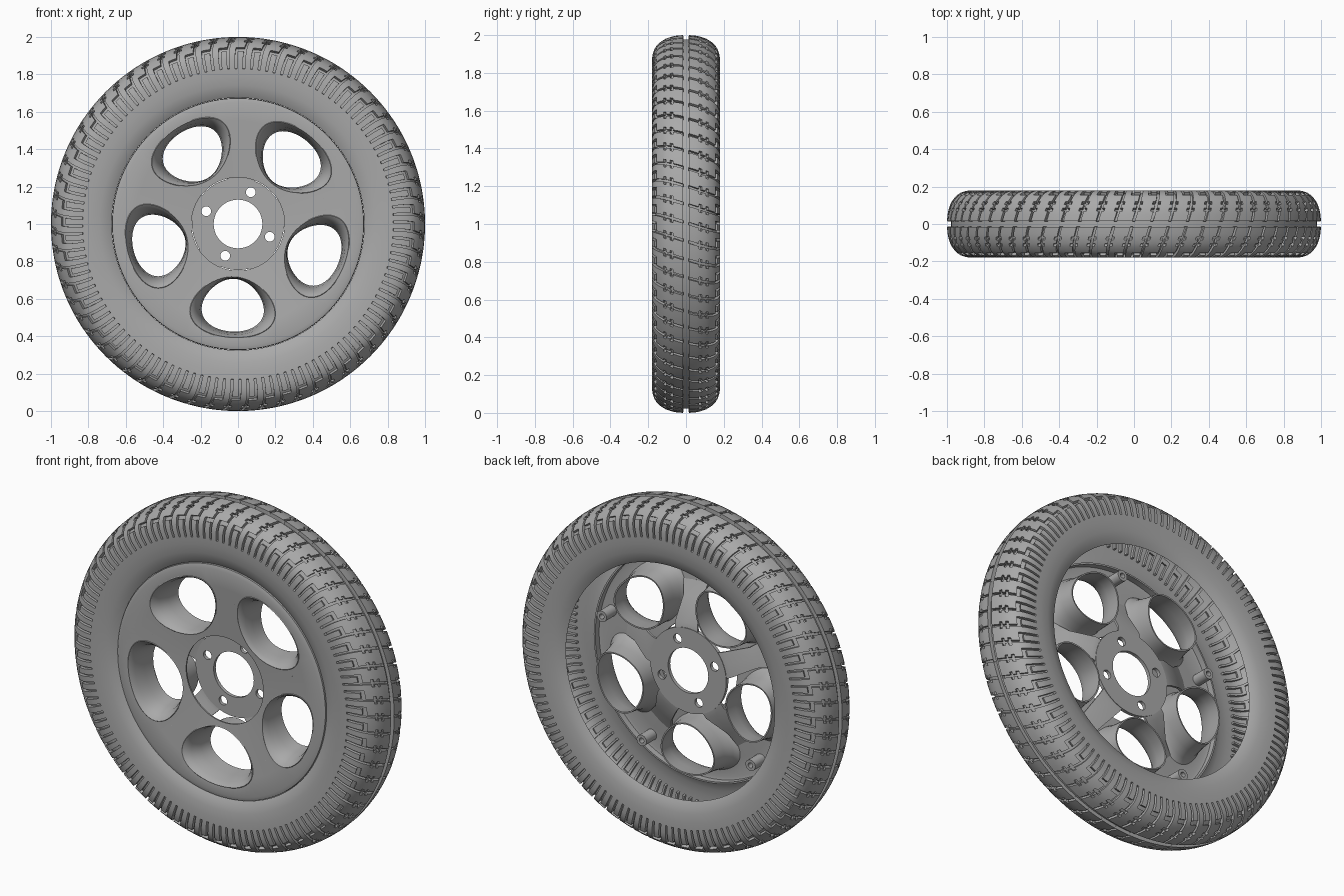
import bpy, bmesh, math
from mathutils import Vector

if "Cube" in bpy.data.objects:
    bpy.data.objects.remove(bpy.data.objects["Cube"])

grey = bpy.data.materials.new("mid grey")
grey.use_nodes = True
grey.diffuse_color = (0.4, 0.4, 0.4, 1)
grey.node_tree.nodes["Principled BSDF"].inputs["Base Color"].default_value = (0.4, 0.4, 0.4, 1)


def polar(r, angle, y):
    """Point on the wheel, whose axle runs along y at z = 1."""
    return Vector((r * math.cos(angle), y, 1 + r * math.sin(angle)))


def finish(name, bm, recalc=True):
    if recalc:
        bmesh.ops.recalc_face_normals(bm, faces=bm.faces)
    mesh = bpy.data.meshes.new(name)
    bm.to_mesh(mesh)
    bm.free()
    mesh.materials.append(grey)
    obj = bpy.data.objects.new(name, mesh)
    bpy.context.collection.objects.link(obj)
    return obj


def loft(name, rings, caps=False):
    """Skin closed rings of points one after another."""
    bm = bmesh.new()
    loops = [[bm.verts.new(p) for p in ring] for ring in rings]
    for a, b in zip(loops, loops[1:]):
        for i in range(len(a)):
            bm.faces.new((a[i - 1], a[i], b[i], b[i - 1]))
    if caps:
        bm.faces.new(loops[0])
        bm.faces.new(loops[-1])
    return finish(name, bm)


def circle(r, y, n=96, centre=None):
    c = centre if centre else (0, 0)
    offset = polar(c[0], c[1], 0) - Vector((0, 0, 1))
    return [polar(r, math.tau * i / n, y) + offset for i in range(n)]


def rod(name, r, y0, y1, centre=None, n=48):
    return loft(name, [circle(r, y0, n, centre), circle(r, y1, n, centre)], True)


def activate(obj):
    bpy.ops.object.select_all(action='DESELECT')
    obj.select_set(True)
    bpy.context.view_layer.objects.active = obj


def thicken(obj, t, offset=0):
    mod = obj.modifiers.new("thickness", 'SOLIDIFY')
    mod.thickness, mod.offset = t, offset
    activate(obj)
    bpy.ops.object.modifier_apply(modifier=mod.name)


def cut(obj, cutters):
    for cutter in cutters:
        mod = obj.modifiers.new("cut", 'BOOLEAN')
        mod.operation, mod.solver, mod.object = 'DIFFERENCE', 'EXACT', cutter
        activate(obj)
        bpy.ops.object.modifier_apply(modifier=mod.name)
        bpy.data.objects.remove(cutter)


def smooth(obj, angle=32):
    activate(obj)
    bpy.ops.object.shade_smooth_by_angle(angle=math.radians(angle))


# Tyre: half section from the centre groove out to the bead, as (y, r)
half = [(.015, .978), (.015, 1), (.05, .997), (.07, .993), (.085, .989), (.105, .982),
        (.12, .974), (.14, .96), (.155, .945), (.168, .925), (.176, .90), (.18, .875),
        (.18, .83), (.178, .79), (.172, .74), (.16, .70), (.145, .675)]
section = [(-y, r) for y, r in reversed(half)] + half
PITCHES, SUBS, SLANT = 64, (0, .14, .3, .5, .64, .86), 0.3
angles = [math.tau * (p + s) / PITCHES for p in range(PITCHES) for s in SUBS]


def is_groove(row, sub):
    if row in (3, 5):                  # cross bars
        return sub in (5, 0, 1)
    if row == 8:                       # shoulder link
        return sub <= 3
    if 9 <= row <= 11:                 # shoulder fingers
        return sub in (0, 3)
    return 1 <= row <= 7 and sub == 0  # slanted lateral groove


bm = bmesh.new()
grid = [[bm.verts.new(polar(r, a - SLANT * y, y)) for a in angles] for y, r in section]
grooves, count = [], len(angles)
for j in range(len(section) - 1):
    row = j - len(half) if j >= len(half) else len(half) - 2 - j
    for i in range(count):
        k = (i + 1) % count
        face = bm.faces.new((grid[j][i], grid[j + 1][i], grid[j + 1][k], grid[j][k]))
        if is_groove(row, i % len(SUBS)):
            grooves.append(face)
bmesh.ops.recalc_face_normals(bm, faces=bm.faces)
sunk = bmesh.ops.extrude_face_region(bm, geom=grooves)["geom"]
for v in (g for g in sunk if isinstance(g, bmesh.types.BMVert)):
    axis = Vector((v.co.x, 0, v.co.z - 1)).normalized() * 0.85 + Vector((0, 0, 1))
    v.co += (axis - v.co).normalized() * 0.018
bmesh.ops.delete(bm, geom=[f for f in grooves if f.is_valid], context='FACES_ONLY')
smooth(finish("tyre", bm, recalc=False))

# Wheel cover: shallow dished disc with a turned-back edge
HOLES = [math.radians(50.5 + 72 * k) for k in range(5)]
SPOKES = [a + math.radians(36) for a in HOLES]


def cover_y(r):
    return -0.118 - (r - 0.25) * 0.09


def oval(angle, centre, a, b, depth=None, lift=0, n=56):
    """Egg-shaped opening, broader on its outer side."""
    out, side = polar(1, angle, 0), polar(1, angle + math.pi / 2, 0)
    out.z -= 1
    side.z -= 1
    ring = []
    for i in range(n):
        t = math.tau * i / n
        p = out * (centre + b * math.sin(t)) + side * a * math.cos(t) * (1 + .18 * math.sin(t))
        p.y = (cover_y(p.length) + lift) if depth is None else depth
        ring.append(p + Vector((0, 0, 1)))
    return ring


cover = loft("wheel_cover", [circle(r, y, 128) for r, y in
             [(.25, cover_y(.25)), (.4, cover_y(.4)), (.55, cover_y(.55)),
              (.65, cover_y(.65)), (.668, -.149), (.669, -.11)]])
thicken(cover, 0.01)
cut(cover, [loft("hole_cutter", [oval(a, .445, .222, .163, d) for d in (-.3, .1)], True)
            for a in HOLES])
smooth(cover)

# Tapered sleeves lining the five openings
for a in HOLES:
    sleeve = loft("opening_sleeve", [
        oval(a, .445, .226, .166, lift=-.005), oval(a, .444, .212, .161, lift=.006),
        oval(a, .441, .193, .155, lift=.03), oval(a, .437, .177, .149, depth=-.05),
        oval(a, .435, .168, .145, depth=.025)])
    thicken(sleeve, 0.008)
    smooth(sleeve, 40)

# Hub plate with axle hole and four bolt holes
hub = rod("hub_plate", .246, -.04, -.02, n=96)
cut(hub, [rod("axle_cutter", .13, -.2, .2, n=64)] +
    [rod("bolt_cutter", .026, -.2, .2, (.183, math.radians(68 + 90 * k)), 32) for k in range(4)])
smooth(hub)

# Sloping arms from the hub to the cover, and screw posts behind the cover
for a in SPOKES:
    bm = bmesh.new()
    rows = []
    for r, y, w in [(.225, -.028, .08), (.275, -.03, .075), (.4, -.1, .06), (.48, -.138, .08)]:
        rows.append([bm.verts.new(polar(r, a + s * math.atan(w / r), y)) for s in (-1, 0, 1)])
    for p, q in zip(rows, rows[1:]):
        for i in range(2):
            bm.faces.new((p[i], p[i + 1], q[i + 1], q[i]))
    arm = finish("hub_arm", bm)
    thicken(arm, 0.012)
    smooth(arm)
    post = rod("screw_post", .032, -.145, -.05, (.6, a), 24)
    cut(post, [rod("screw_cutter", .015, -.1, 0, (.6, a), 16)])
    smooth(post)
